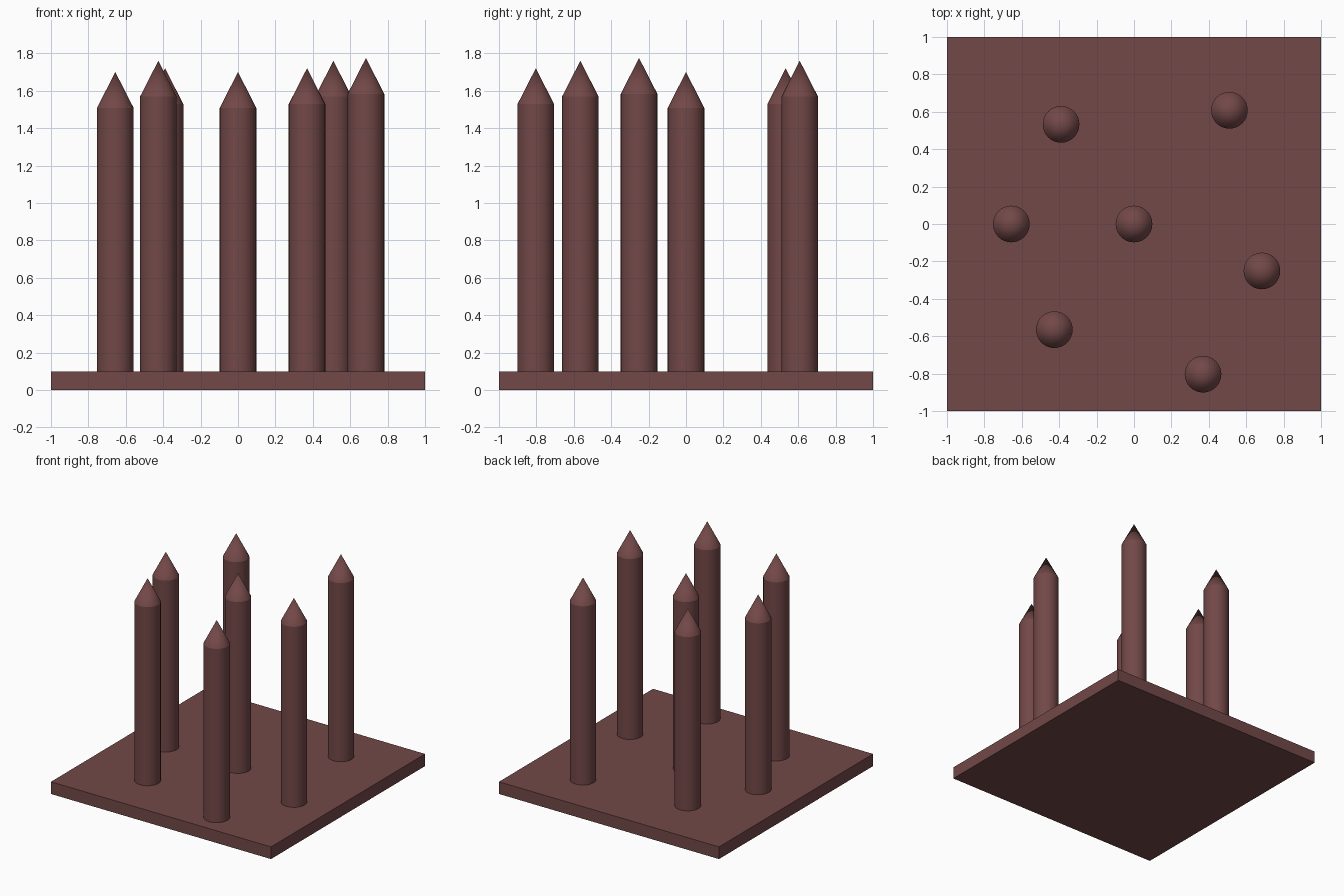
import bpy, bmesh
from math import cos, sin, radians, tau

if "Cube" in bpy.data.objects:
    bpy.data.objects.remove(bpy.data.objects["Cube"])

mat = bpy.data.materials.new("dark_red_brown")
mat.diffuse_color = (0.17, 0.065, 0.064, 1)
mat.use_nodes = True
mat.node_tree.nodes["Principled BSDF"].inputs["Base Color"].default_value = mat.diffuse_color

RADIUS, CONE, SIDES, PLATE = 0.098, 0.192, 32, 0.10


def finish(name, bm):
    bmesh.ops.recalc_face_normals(bm, faces=bm.faces[:])
    mesh = bpy.data.meshes.new(name)
    bm.to_mesh(mesh)
    bm.free()
    mesh.materials.append(mat)
    obj = bpy.data.objects.new(name, mesh)
    bpy.context.collection.objects.link(obj)
    return obj


# Base plate
bm = bmesh.new()
bmesh.ops.create_cube(bm, size=1)
bmesh.ops.scale(bm, vec=(2, 2, PLATE), verts=bm.verts)
bmesh.ops.translate(bm, vec=(0, 0, PLATE / 2), verts=bm.verts)
finish("base_plate", bm)


# Round shaft with a pointed tip, seated on the plate
def spike(name, x, y, tip):
    bm = bmesh.new()
    rings = [[bm.verts.new((RADIUS * cos(tau * i / SIDES), RADIUS * sin(tau * i / SIDES), z))
              for i in range(SIDES)] for z in (PLATE - 0.005, tip - CONE)]
    apex = bm.verts.new((0, 0, tip))
    bm.faces.new(rings[0])
    for i in range(SIDES):
        j = (i + 1) % SIDES
        bm.faces.new((rings[0][i], rings[0][j], rings[1][j], rings[1][i]))
        bm.faces.new((rings[1][i], rings[1][j], apex))
    obj = finish(name, bm)
    obj.location = (x, y, 0)
    bpy.ops.object.select_all(action='DESELECT')
    obj.select_set(True)
    bpy.context.view_layer.objects.active = obj
    bpy.ops.object.shade_smooth_by_angle(angle=radians(20))


# Spikes: x, y, tip height
for n, (x, y, tip) in enumerate([
        (0, 0, 1.70), (-0.656, 0, 1.70), (-0.39, 0.533, 1.72), (0.51, 0.608, 1.76),
        (0.684, -0.251, 1.775), (-0.426, -0.565, 1.76), (0.369, -0.803, 1.72)], 1):
    spike(f"spike_{n}", x, y, tip)
